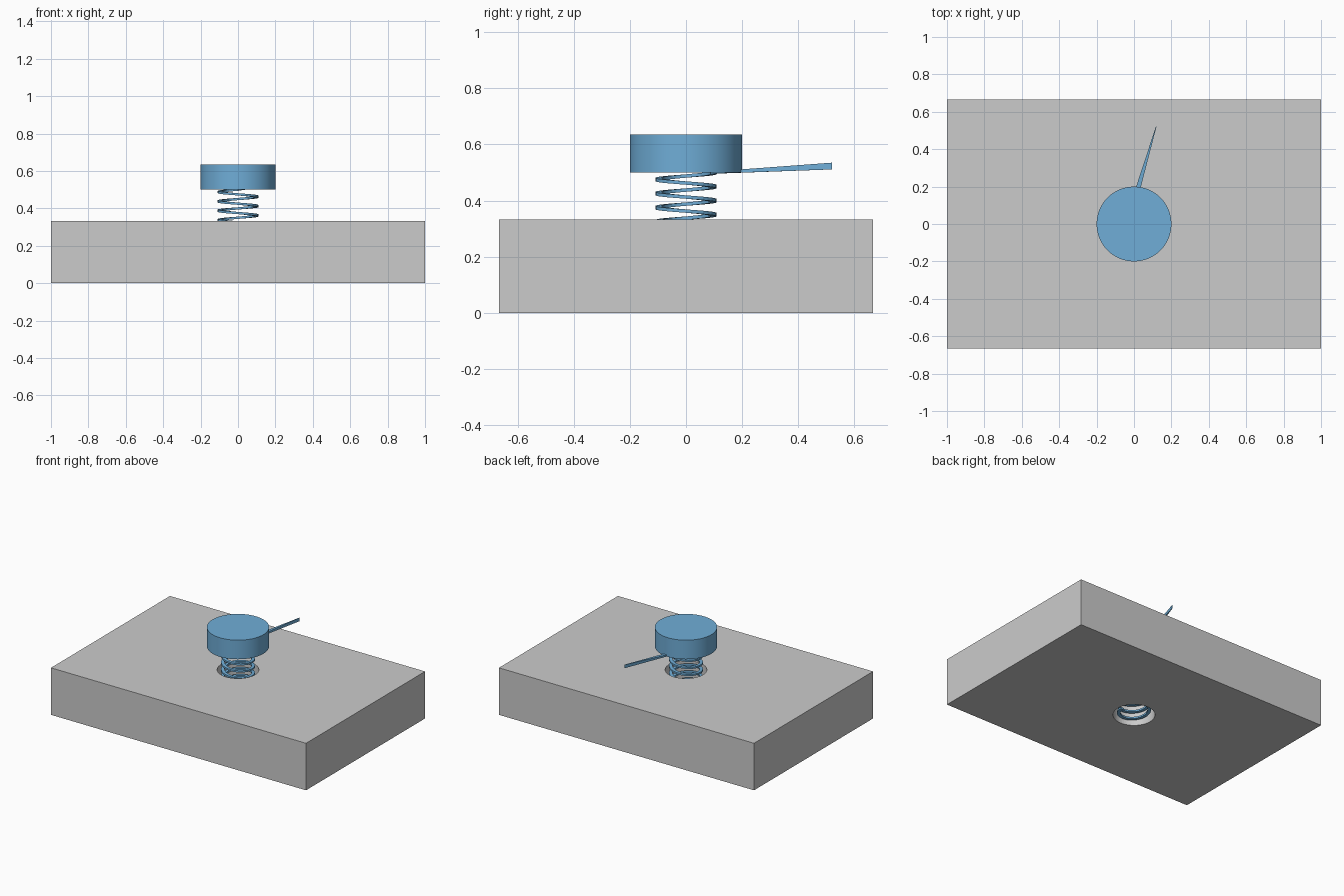
import bpy, bmesh, math
from mathutils import Vector

if "Cube" in bpy.data.objects:
    bpy.data.objects.remove(bpy.data.objects["Cube"])

blue = bpy.data.materials.new("blue")
blue.diffuse_color = (0.16, 0.42, 0.68, 1)
blue.use_nodes = True
blue.node_tree.nodes["Principled BSDF"].inputs["Base Color"].default_value = blue.diffuse_color


def cylinder(name, radius, z0, z1, sides=64):
    bpy.ops.mesh.primitive_cylinder_add(vertices=sides, radius=radius, depth=z1 - z0,
                                        location=(0, 0, (z0 + z1) / 2))
    ob = bpy.context.object
    ob.name = name
    return ob


# base block with a round through-hole
bpy.ops.mesh.primitive_cube_add(size=1, location=(0, 0, 0.1667))
base = bpy.context.object
base.name = "base_block"
base.scale = (2, 1.333, 0.3333)
bpy.ops.object.transform_apply(location=False, rotation=False, scale=True)
cutter = cylinder("hole_cutter", 0.134, -0.2, 0.6)
cutter.hide_render = True
cutter.hide_set(True)
hole = base.modifiers.new("hole", 'BOOLEAN')
hole.operation = 'DIFFERENCE'
hole.solver = 'EXACT'
hole.object = cutter

# button cap
cap = cylinder("button_cap", 0.2, 0.5, 0.635)
cap.data.materials.append(blue)
bpy.ops.object.shade_smooth_by_angle(angle=math.radians(30))

# coil spring: left-handed helix of a small flat section, ending in a straight tail
TURNS, STEPS, PITCH, TOP = 9.75, 32, 0.05, 0.5
HALF_W, HALF_H, RADIUS = 0.011, 0.006, 0.098
bm = bmesh.new()
rings = []
count = int(TURNS * STEPS)
for i in range(count + 1):
    back = (count - i) / STEPS
    a = math.pi / 2 + back * math.tau
    z = TOP - back * PITCH
    out = Vector((math.cos(a), math.sin(a), 0))
    rings.append([out * (RADIUS + dr * HALF_W) + Vector((0, 0, z + dz * HALF_H))
                  for dr, dz in ((-1, -1), (1, -1), (1, 1), (-1, 1))])
# tail: flat at the coil, twisting to a thin upright edge at the tip
rings.append([Vector(p) for p in ((0.011, 0.10, 0.496), (-0.018, 0.11, 0.496),
                                  (-0.018, 0.11, 0.504), (0.011, 0.10, 0.504))])
rings.append([Vector(p) for p in ((0.12, 0.52, 0.511), (0.117, 0.521, 0.511),
                                  (0.117, 0.521, 0.535), (0.12, 0.52, 0.535))])
rows = [[bm.verts.new(p) for p in ring] for ring in rings]
for r0, r1 in zip(rows, rows[1:]):
    for k in range(4):
        bm.faces.new((r0[k], r0[(k + 1) % 4], r1[(k + 1) % 4], r1[k]))
bm.faces.new(rows[0])
bm.faces.new(rows[-1])
bmesh.ops.recalc_face_normals(bm, faces=bm.faces)
mesh = bpy.data.meshes.new("coil_spring")
bm.to_mesh(mesh)
bm.free()
mesh.materials.append(blue)
spring = bpy.data.objects.new("coil_spring", mesh)
bpy.context.collection.objects.link(spring)
